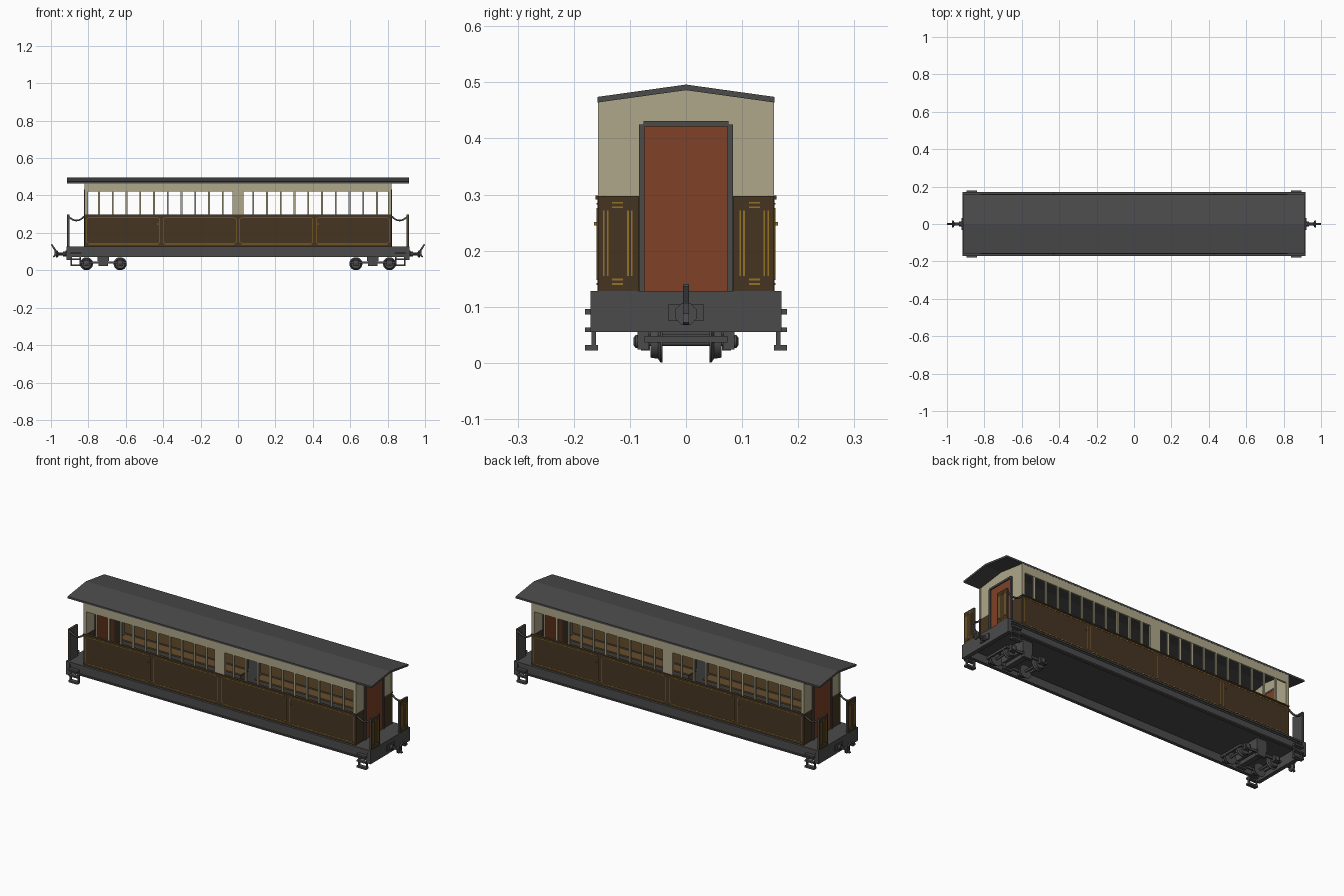
import bpy, bmesh, math
from mathutils import Matrix, Vector

if "Cube" in bpy.data.objects:
    bpy.data.objects.remove(bpy.data.objects["Cube"])


def material(name, rgb):
    m = bpy.data.materials.new(name)
    m.diffuse_color = (*rgb, 1)
    m.use_nodes = True
    m.node_tree.nodes["Principled BSDF"].inputs["Base Color"].default_value = m.diffuse_color
    return m


GREY = material("dark grey", (0.07, 0.07, 0.07))
CREAM = material("cream", (0.42, 0.39, 0.25))
BROWN = material("dark brown", (0.06, 0.036, 0.016))
GOLD = material("gold line", (0.30, 0.17, 0.018))
RED = material("red brown door", (0.21, 0.052, 0.020))
WOOD = material("bench wood", (0.13, 0.075, 0.025))


def finish(name, bm, mat, smooth=False):
    bmesh.ops.recalc_face_normals(bm, faces=bm.faces)
    me = bpy.data.meshes.new(name)
    bm.to_mesh(me)
    bm.free()
    me.materials.append(mat)
    ob = bpy.data.objects.new(name, me)
    bpy.context.collection.objects.link(ob)
    if smooth:
        bpy.context.view_layer.objects.active = ob
        ob.select_set(True)
        bpy.ops.object.shade_smooth_by_angle(angle=math.radians(40))
        ob.select_set(False)
    return ob


def add_box(bm, x0, x1, y0, y1, z0, z1):
    mat = Matrix.Translation(((x0 + x1) / 2, (y0 + y1) / 2, (z0 + z1) / 2))
    bmesh.ops.create_cube(bm, size=1, matrix=mat @ Matrix.Diagonal((x1 - x0, y1 - y0, z1 - z0, 1)))


def boxes(name, mat, items, mx=False, my=False):
    """Boxes (x0,x1,y0,y1,z0,z1), optionally mirrored over x and/or y."""
    bm = bmesh.new()
    for x0, x1, y0, y1, z0, z1 in items:
        for a, b in [(x0, x1)] + ([(-x1, -x0)] if mx else []):
            for c, d in [(y0, y1)] + ([(-y1, -y0)] if my else []):
                add_box(bm, a, b, c, d, z0, z1)
    return finish(name, bm, mat)


def extrude_x(bm, yz, x0, x1):
    """Extrude a y-z outline between two x positions."""
    f = bm.faces.new([bm.verts.new((x0, y, z)) for y, z in yz])
    r = bmesh.ops.extrude_face_region(bm, geom=[f])
    bmesh.ops.translate(bm, vec=(x1 - x0, 0, 0), verts=[v for v in r["geom"] if isinstance(v, bmesh.types.BMVert)])


def lathe(bm, profile, centre, axis, n):
    """Solid of revolution from (distance along axis, radius) points."""
    rot = Vector((0, 0, 1)).rotation_difference(Vector(axis)).to_matrix()
    rings = []
    for d, r in profile:
        rings.append([bm.verts.new(Vector(centre) + rot @ Vector((
            r * math.cos(2 * math.pi * (i + .5) / n), r * math.sin(2 * math.pi * (i + .5) / n), d))) for i in range(n)])
    for a, b in zip(rings, rings[1:]):
        for i in range(n):
            bm.faces.new((a[i], a[(i + 1) % n], b[(i + 1) % n], b[i]))
    bm.faces.new(rings[0])
    bm.faces.new(rings[-1])


# roof and gables
bm = bmesh.new()
extrude_x(bm, [(-.158, .464), (-.158, .474), (0, .496), (.158, .474), (.158, .464), (0, .486)], -.915, .915)
finish("roof", bm, GREY)
bm = bmesh.new()
for s in (-1, 1):
    for e in (-1, 1):
        extrude_x(bm, [(e * .08, .297), (e * .157, .297), (e * .157, .465), (e * .08, .476)], s * .806, s * .818)
    extrude_x(bm, [(-.08, .425), (.08, .425), (.08, .476), (0, .487), (-.08, .476)], s * .806, s * .818)
finish("end_wall_upper", bm, CREAM)

# side walls: header, posts and window pillars
pillars = [(.803, .82, .147, .157, .297, .42), (0, .03, .147, .157, .297, .42)]
for k in range(10):
    x = .743 - .0735 * k
    pillars.append((x - .005, x + .005, .148, .156, .297, .42))
boxes("window_pillars", CREAM, pillars, True, True)
boxes("window_header", CREAM, [(-.82, .82, .147, .157, .42, .467)], my=True)
boxes("side_panel", BROWN, [(-.82, .82, .15, .158, .128, .297)], my=True)
boxes("side_lining", GREY, [(-.81, .81, .146, .15, .128, .295)], my=True)
boxes("window_sill", BROWN, [(-.82, .82, .146, .161, .291, .298)], my=True)
boxes("end_wall_lower", BROWN, [(.806, .818, .08, .157, .128, .297)], True, True)

# end doors and their frames
boxes("end_door", RED, [(.804, .818, -.075, .075, .128, .423)], True)
boxes("door_frame", GREY, [(.803, .824, .074, .084, .128, .425)], True, True)
boxes("door_lintel", GREY, [(.803, .824, -.076, .076, .421, .431)], True)

# gold outlines on the four side panels
lines = []
for a in (.006, .414):
    b, w = a + .398, .003
    lines += [(a + .012, b - .012, .156, .1592, z, z + w) for z in (.139, .282)]
    lines += [(x, x + w, .156, .1592, .15, .274) for x in (a + .003, b - .006)]
    for x in (a + .003, b - .012):
        lines += [(x, x + .009, .156, .1592, z, z + w) for z in (.148, .273)]
boxes("side_gold_lines", GOLD, lines, True, True)
boxes("door_handle", GOLD, [(.425, .433, .156, .164, .245, .251)], True, True)

# benches along both sides
boxes("bench", WOOD, [(.04, .78, .085, .145, .182, .19), (.04, .78, .138, .146, .2, .28)], True, True)
boxes("bench_base", GREY, [(.05, .77, .095, .14, .128, .182)], True, True)

# platform end screens with gold lines
boxes("platform_screen", BROWN, [(.908, .914, .085, .157, .128, .297)], True, True)
boxes("screen_back", GREY, [(.902, .908, .085, .157, .128, .297)], True, True)
lines = [(.912, .9155, y, y + .003, .155, .272) for y in (.095, .102, .138, .145)]
lines += [(.912, .9155, .112, .132, z, z + .003) for z in (.139, .147, .276, .284)]
boxes("screen_gold_lines", GOLD, lines, True, True)

# sagging platform side chains
for sx in (-1, 1):
    for sy in (-1, 1):
        cu = bpy.data.curves.new("platform_chain", "CURVE")
        cu.dimensions = "3D"
        cu.bevel_depth = .005
        cu.bevel_resolution = 1
        sp = cu.splines.new("POLY")
        sp.points.add(8)
        for i, p in enumerate(sp.points):
            t = i / 4 - 1
            p.co = (sx * (.864 + .042 * t), sy * .15, .266 + .022 * t * t, 1)
        cu.materials.append(GREY)
        bpy.context.collection.objects.link(bpy.data.objects.new("platform_chain", cu))

# underframe
boxes("floor", GREY, [(-.915, .915, -.165, .165, .112, .128)])
boxes("side_sill", GREY, [(-.915, .915, .152, .162, .07, .128), (-.915, .915, .152, .17, .07, .077),
                          (-.915, .915, .152, .17, .119, .128)], my=True)
boxes("end_beam", GREY, [(.895, .916, -.17, .17, .055, .128)], True)
boxes("bolster", GREY, [(.69, .75, -.08, .08, .05, .114)], True)

# hanging steps
boxes("step", GREY, [(.84, .895, .157, .18, .022, .032), (.84, .848, .16, .168, .03, .095),
                     (.887, .895, .16, .168, .03, .095), (.84, .895, .16, .18, .086, .096),
                     (.84, .895, .16, .18, .055, .063)], True, True)

# bogie frames
frame = [(.60, .84, .066, .074, .036, .048), (.695, .745, .064, .08, .022, .054), (.705, .735, 0, .07, .03, .052)]
for x in (.63, .81):
    frame.append((x - .016, x + .016, .066, .086, .024, .055))
boxes("bogie_frame", GREY, frame, True, True)
boxes("bogie_end_bar", GREY, [(.835, .845, -.074, .074, .036, .048), (.595, .605, -.074, .074, .036, .048)], True)

# wheels, axles and axle boxes
wheel_bm, axle_bm = bmesh.new(), bmesh.new()
for x in (-.81, -.63, .63, .81):
    for s in (-1, 1):
        lathe(wheel_bm, [(.042, .035), (.045, .035), (.05, .028), (.063, .026)], (x, 0, .035), (0, s, 0), 20)
        lathe(axle_bm, [(.08, .012), (.09, .012), (.094, .006)], (x, 0, .038), (0, s, 0), 12)
    lathe(axle_bm, [(-.085, .006), (.085, .006)], (x, 0, .036), (0, 1, 0), 10)
finish("wheels", wheel_bm, GREY, True)
finish("axles", axle_bm, GREY, True)

# couplers: mounting plate, buffer and hook
boxes("coupler_plate", GREY, [(.914, .922, -.031, .031, .075, .105)], True)
bm = bmesh.new()
for s in (-1, 1):
    lathe(bm, [(.915, .014), (.935, .014), (.936, .008), (.958, .008), (.966, .021), (.974, .021)],
          (0, 0, .087), (s, 0, 0), 8)
finish("buffer", bm, GREY)
bm = bmesh.new()
hook = [(.94, .082), (.972, .078), (.985, .068), (.99, .072), (.98, .088), (.982, .105),
        (1.0, .136), (.994, .141), (.974, .113), (.966, .095), (.94, .094)]
for s in (-1, 1):
    f = bm.faces.new([bm.verts.new((s * x, -.005, z)) for x, z in hook])
    r = bmesh.ops.extrude_face_region(bm, geom=[f])
    bmesh.ops.translate(bm, vec=(0, .01, 0), verts=[v for v in r["geom"] if isinstance(v, bmesh.types.BMVert)])
finish("coupling_hook", bm, GREY)
